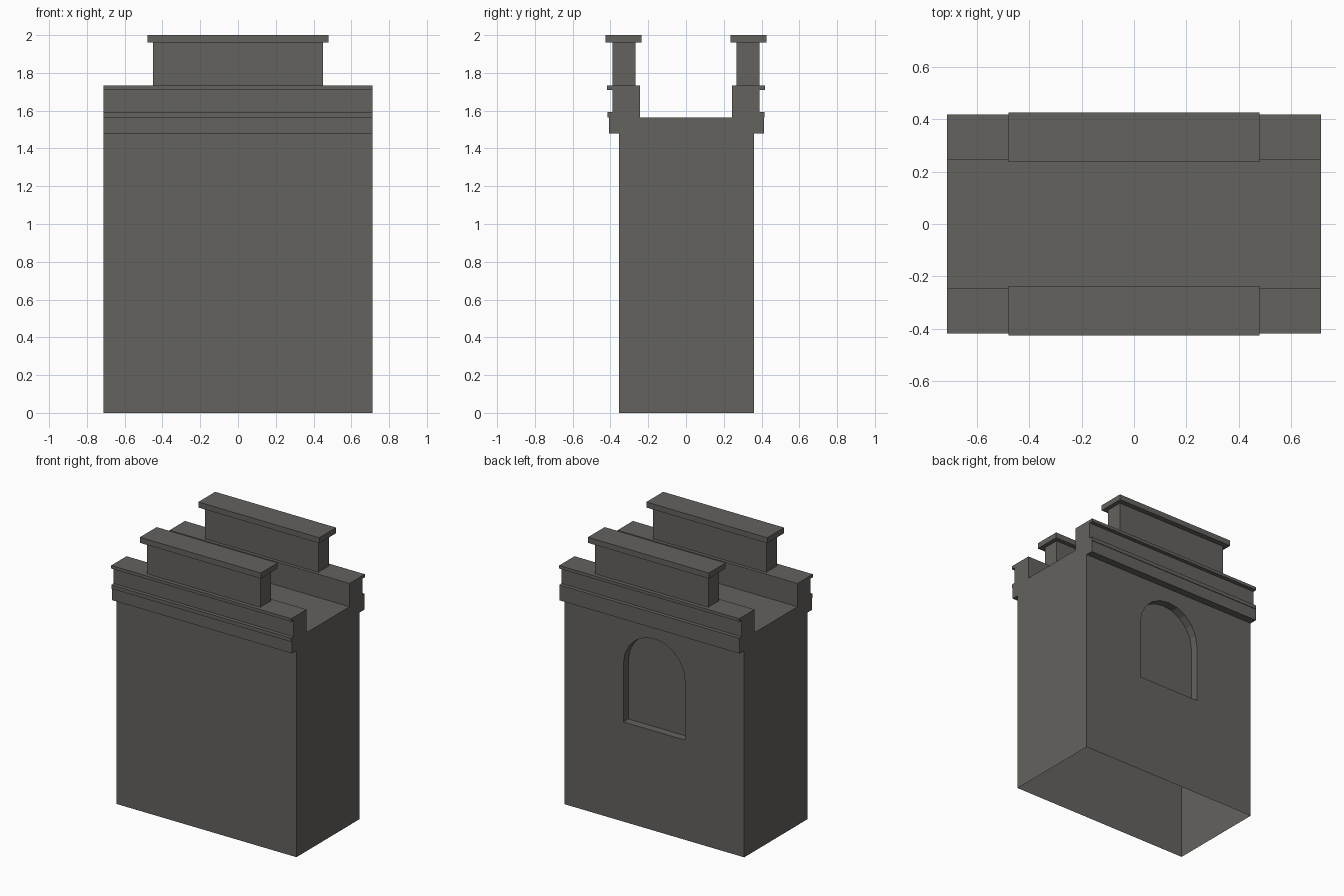
import bpy, bmesh, math

if "Cube" in bpy.data.objects:
    bpy.data.objects.remove(bpy.data.objects["Cube"])

# Single stone colour
stone = bpy.data.materials.new("dark_grey_stone")
stone.diffuse_color = (0.127, 0.122, 0.114, 1)
stone.use_nodes = True
stone.node_tree.nodes["Principled BSDF"].inputs["Base Color"].default_value = stone.diffuse_color


def prism(name, outline, axis, lo, hi):
    """Extrude a closed 2D outline along x (outline = y,z) or y (outline = x,z)."""
    bm = bmesh.new()

    def ring(d):
        return [bm.verts.new((d, a, b) if axis == 'x' else (a, d, b)) for a, b in outline]
    r0, r1 = ring(lo), ring(hi)
    n = len(outline)
    bm.faces.new(r0)
    bm.faces.new(r1)
    for i in range(n):
        j = (i + 1) % n
        bm.faces.new((r0[i], r0[j], r1[j], r1[i]))
    bmesh.ops.recalc_face_normals(bm, faces=bm.faces)
    me = bpy.data.meshes.new(name)
    bm.to_mesh(me)
    bm.free()
    me.materials.append(stone)
    ob = bpy.data.objects.new(name, me)
    bpy.context.collection.objects.link(ob)
    return ob


def box(name, x, y0, y1, z0, z1):
    return prism(name, [(y0, z0), (y1, z0), (y1, z1), (y0, z1)], 'x', -x, x)


HALF = 0.713

# Wall block with cornice, floor and moulded parapets as one cross-section
parapet = [(0.416, 1.565), (0.416, 1.592), (0.389, 1.592), (0.389, 1.71),
           (0.417, 1.71), (0.417, 1.732), (0.244, 1.732), (0.244, 1.565)]
back = [(0.359, 0), (0.359, 1.48), (0.412, 1.48), (0.412, 1.565)] + parapet
front = [(-y, z) for y, z in reversed(parapet)] + [
    (-0.408, 1.565), (-0.408, 1.48), (-0.356, 1.48), (-0.356, 0)]
wall = prism("wall_block", back + front, 'x', -HALF, HALF)

# Arched niche cut into the back wall
R, SILL, SPRING, SEG = 0.245, 0.714, 1.13, 10
arch = [(-R, SILL), (R, SILL)] + [
    (R * math.cos(math.pi * i / SEG), SPRING + R * math.sin(math.pi * i / SEG))
    for i in range(SEG + 1)]
cutter = prism("niche_cutter", arch, 'y', 0.303, 0.5)
cutter.hide_render = True
mod = wall.modifiers.new("niche", 'BOOLEAN')
mod.operation = 'DIFFERENCE'
mod.solver = 'EXACT'
mod.object = cutter
bpy.context.view_layer.objects.active = wall
bpy.ops.object.modifier_apply(modifier=mod.name)
bpy.data.objects.remove(cutter)

# The block is an open shell underneath
bm = bmesh.new()
bm.from_mesh(wall.data)
under = [f for f in bm.faces if all(abs(v.co.z) < 1e-4 for v in f.verts)]
bmesh.ops.delete(bm, geom=under, context='FACES_ONLY')
bm.to_mesh(wall.data)
bm.free()

# Raised merlons with overhanging caps on both parapets
for side, s in (("front", -1), ("back", 1)):
    box(side + "_merlon", 0.449, *sorted((s * 0.268, s * 0.389)), 1.732, 1.96)
    box(side + "_merlon_cap", 0.479, *sorted((s * 0.236, s * 0.426)), 1.96, 2.0)
